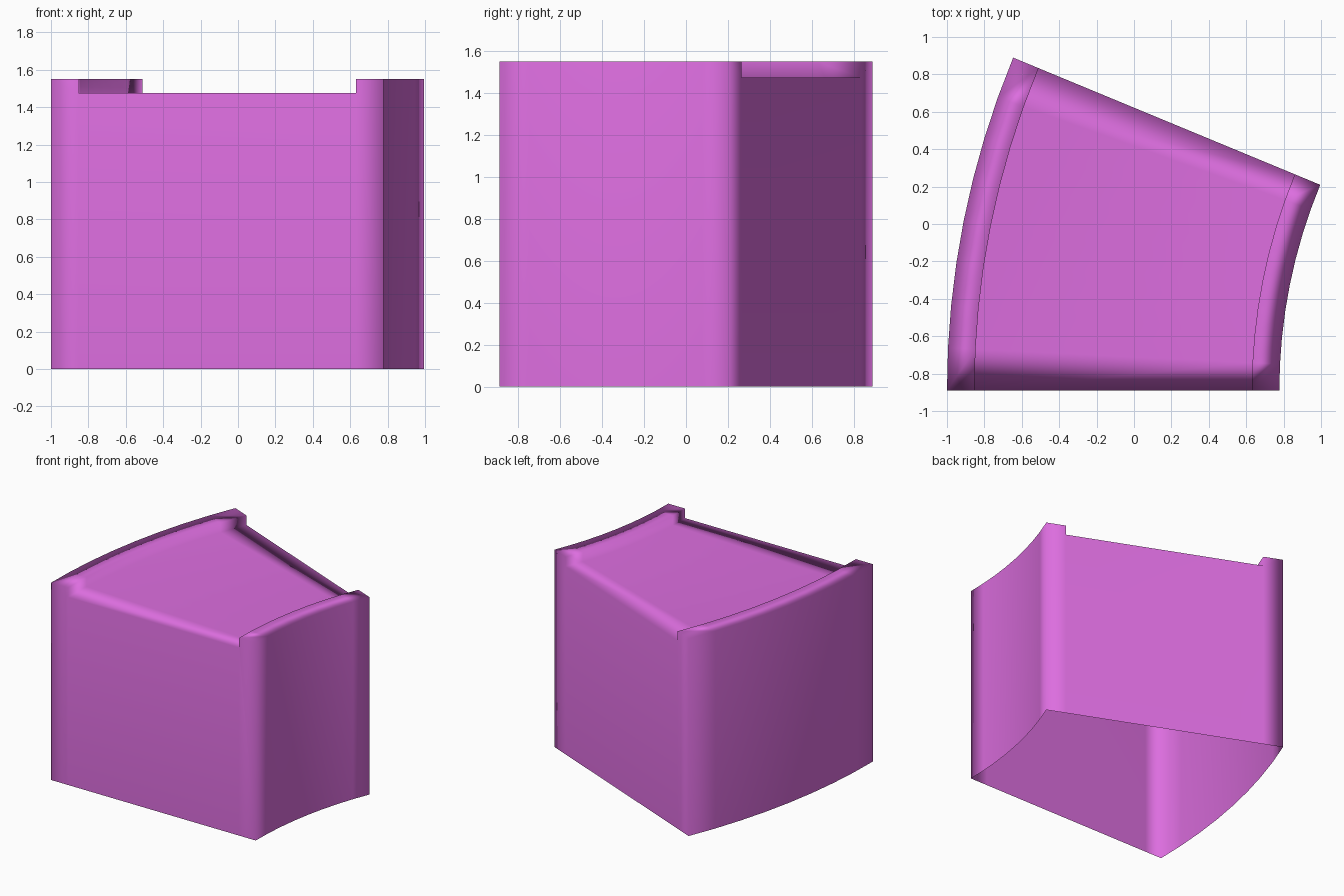
import bpy
import bmesh
from math import sin, cos, radians

cube = bpy.data.objects.get("Cube")
if cube:
    bpy.data.objects.remove(cube)

# Dimensions of the curved wall segment
OUTER, INNER = 4.65, 2.873      # radii of the two curved sides
RIM = 0.147                     # width of each raised rim
TOP, DECK = 1.55, 1.475         # rim and deck heights
CX, FRONT = 3.65, -0.89         # centre of the bend
SWEEP, STEPS = radians(22.5), 8

mat = bpy.data.materials.new("orchid pink")
mat.use_nodes = True
colour = (0.72, 0.155, 0.74, 1)
mat.diffuse_color = colour
mat.node_tree.nodes["Principled BSDF"].inputs["Base Color"].default_value = colour

# Cross-section as (radius, height), open underneath
a, b = OUTER - RIM, INNER + RIM
profile = [(OUTER, 0), (OUTER, TOP), (a, TOP), (a, DECK),
           (b, DECK), (b, TOP), (INNER, TOP), (INNER, 0)]

# Sweep the section round the bend
bm = bmesh.new()
rings = []
for i in range(STEPS + 1):
    t = SWEEP * i / STEPS
    rings.append([bm.verts.new((CX - r * cos(t), FRONT + r * sin(t), z))
                  for r, z in profile])
for r0, r1 in zip(rings, rings[1:]):
    for j in range(len(profile) - 1):
        bm.faces.new((r0[j], r1[j], r1[j + 1], r0[j + 1]))

# End walls: a rim strip each side and a broad panel between
for ring, t in ((rings[0], 0), (rings[-1], SWEEP)):
    fa, fb = [bm.verts.new((CX - r * cos(t), FRONT + r * sin(t), 0)) for r in (a, b)]
    v = ring
    bm.faces.new((v[0], fa, v[3], v[2], v[1]))
    bm.faces.new((fa, fb, v[4], v[3]))
    bm.faces.new((fb, v[7], v[6], v[5], v[4]))
bmesh.ops.recalc_face_normals(bm, faces=bm.faces)
# The deck must face upward
bm.faces.ensure_lookup_table()
if bm.faces[3].normal.z < 0:
    bmesh.ops.reverse_faces(bm, faces=bm.faces)

mesh = bpy.data.meshes.new("curved_wall_block")
bm.to_mesh(mesh)
bm.free()
mesh.materials.append(mat)
for p in mesh.polygons:
    p.use_smooth = True
obj = bpy.data.objects.new("curved_wall_block", mesh)
bpy.context.collection.objects.link(obj)

# Keep broad faces flat-looking while the strips blend softly
wn = obj.modifiers.new("soft_edges", "WEIGHTED_NORMAL")
wn.mode = "FACE_AREA"
wn.weight = 50
